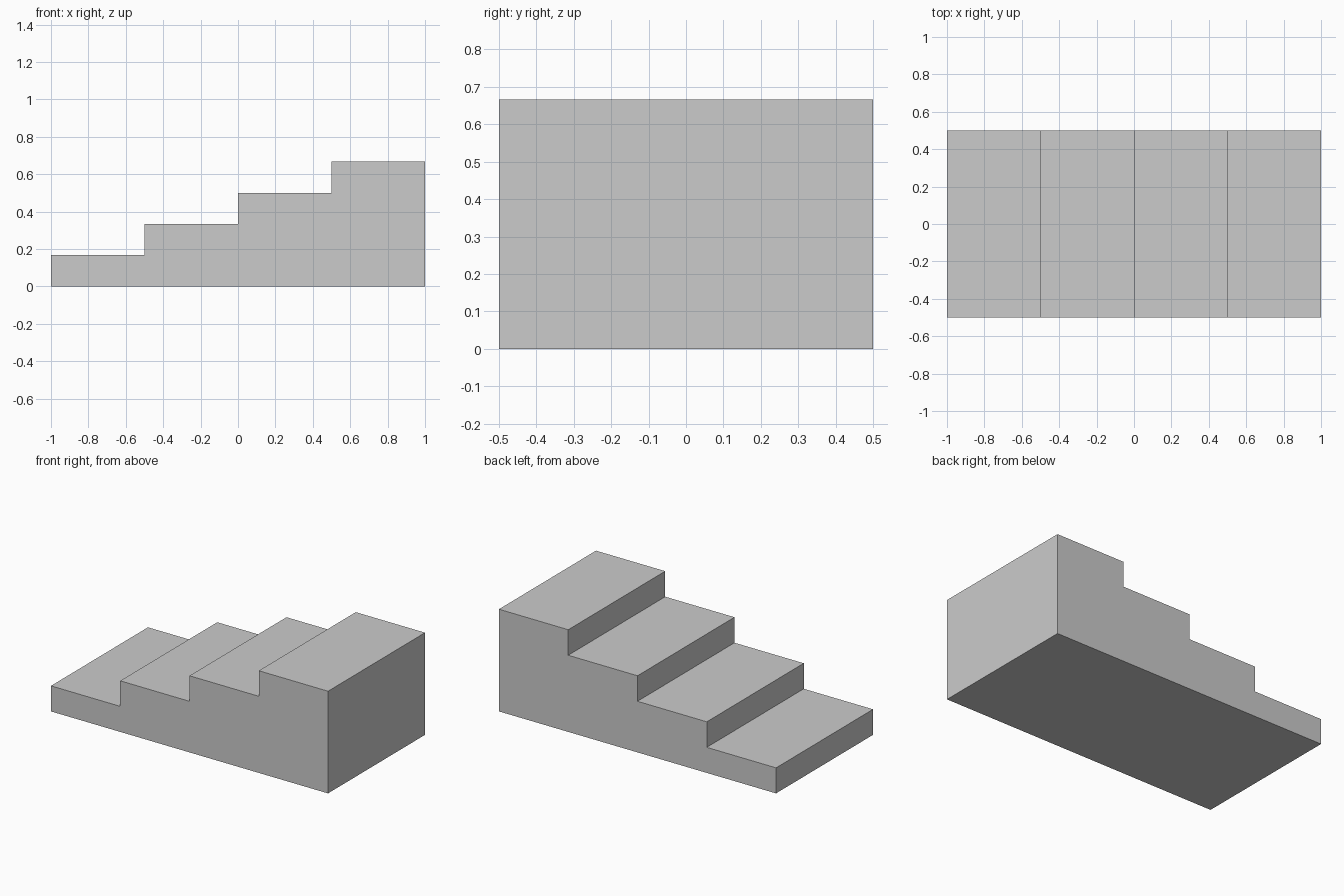
import bpy
import bmesh

cube = bpy.data.objects.get("Cube")
if cube:
    bpy.data.objects.remove(cube, do_unlink=True)

STEPS = 4
LENGTH, WIDTH, HEIGHT = 2.0, 1.0, 2 / 3
TREAD, RISE = LENGTH / STEPS, HEIGHT / STEPS

# Plain grey material
grey = bpy.data.materials.new("light grey")
grey.use_nodes = True
colour = (0.6, 0.6, 0.6, 1)
grey.diffuse_color = colour
grey.node_tree.nodes["Principled BSDF"].inputs["Base Color"].default_value = colour

# Stepped side profile, climbing towards +x
profile = [(LENGTH / 2, 0), (-LENGTH / 2, 0)]
for i in range(STEPS):
    x = -LENGTH / 2 + i * TREAD
    z = (i + 1) * RISE
    profile += [(x, z), (x + TREAD, z)]
# Drop the duplicate-free profile into a solid by extruding across the width
bm = bmesh.new()
side = bm.faces.new([bm.verts.new((x, -WIDTH / 2, z)) for x, z in profile])
extruded = bmesh.ops.extrude_face_region(bm, geom=[side])
moved = [v for v in extruded["geom"] if isinstance(v, bmesh.types.BMVert)]
bmesh.ops.translate(bm, verts=moved, vec=(0, WIDTH, 0))
bmesh.ops.recalc_face_normals(bm, faces=bm.faces)

# Solid staircase
mesh = bpy.data.meshes.new("staircase")
bm.to_mesh(mesh)
bm.free()
mesh.materials.append(grey)
staircase = bpy.data.objects.new("staircase", mesh)
bpy.context.collection.objects.link(staircase)
